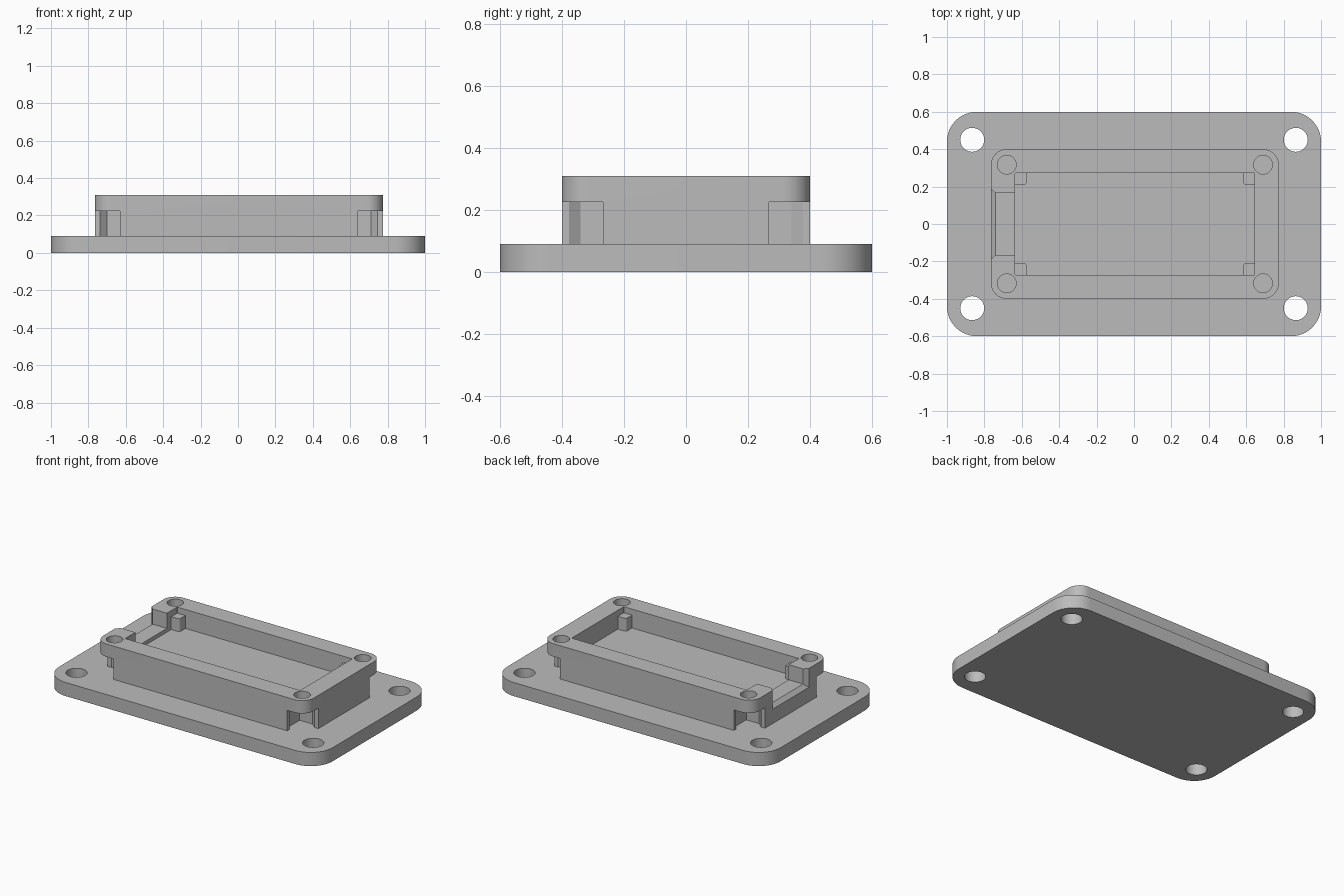
import bpy, bmesh, math

cube = bpy.data.objects.get("Cube")
if cube:
    bpy.data.objects.remove(cube, do_unlink=True)

grey = bpy.data.materials.new("plain grey")
grey.use_nodes = True
grey.diffuse_color = (0.5, 0.5, 0.5, 1)
grey.node_tree.nodes["Principled BSDF"].inputs["Base Color"].default_value = (0.5, 0.5, 0.5, 1)


def loft(name, sections):
    """Closed solid through matching rings of points."""
    bm = bmesh.new()
    rings = [[bm.verts.new(p) for p in s] for s in sections]
    n = len(rings[0])
    for a, b in zip(rings, rings[1:]):
        for i in range(n):
            j = (i + 1) % n
            bm.faces.new((a[i], a[j], b[j], b[i]))
    bm.faces.new(rings[0])
    bm.faces.new(rings[-1])
    bmesh.ops.recalc_face_normals(bm, faces=bm.faces)
    mesh = bpy.data.meshes.new(name)
    bm.to_mesh(mesh)
    bm.free()
    mesh.materials.append(grey)
    ob = bpy.data.objects.new(name, mesh)
    bpy.context.collection.objects.link(ob)
    return ob


def prism(name, outline, z0, z1):
    return loft(name, [[(x, y, z) for x, y in outline] for z in (z0, z1)])


def rounded_rect(cx, cy, hx, hy, r, steps=12):
    pts = []
    for k, (sx, sy) in enumerate(((1, 1), (-1, 1), (-1, -1), (1, -1))):
        for i in range(steps + 1):
            a = math.pi / 2 * (k + i / steps)
            pts.append((cx + sx * (hx - r) + r * math.cos(a),
                        cy + sy * (hy - r) + r * math.sin(a)))
    return pts


def circle(cx, cy, r, n=48):
    return [(cx + r * math.cos(math.tau * i / n), cy + r * math.sin(math.tau * i / n))
            for i in range(n)]


def combine(ob, tool, op="DIFFERENCE"):
    mod = ob.modifiers.new("shape", 'BOOLEAN')
    mod.operation = op
    mod.solver = 'EXACT'
    mod.object = tool
    bpy.context.view_layer.objects.active = ob
    bpy.ops.object.modifier_apply(modifier=mod.name)
    bpy.data.objects.remove(tool, do_unlink=True)


corners = [(sx, sy) for sx in (1, -1) for sy in (1, -1)]
MID = 0.005            # housing sits slightly off centre
TOP, PLATE, FLOOR = 0.31, 0.09, 0.185

# Mounting plate with four bolt holes
plate = prism("mounting_plate_and_housing", rounded_rect(0, 0, 1, 0.6, 0.16), 0, PLATE)
for sx, sy in corners:
    combine(plate, prism("bolt_hole", circle(sx * 0.865, sy * 0.45, 0.064), -0.1, 0.2))

# Open tray housing
housing = prism("housing", rounded_rect(MID, 0, 0.77, 0.4, 0.085), 0.05, TOP)
combine(housing, prism("cavity", rounded_rect(MID, 0, 0.64, 0.272, 0.002, 1), FLOOR, 0.5))

# Inner corner posts, then outer nut pockets and screw holes
for sx, sy in corners:
    post = rounded_rect(MID + sx * 0.62, sy * 0.25, 0.04, 0.04, 0.012, 4)
    combine(housing, prism("post", post, 0.15, 0.27), "UNION")
pocket = [(0.9, 0.268), (0.742, 0.268), (0.705, 0.235), (0.61, 0.235),
          (0.61, 0.34), (0.635, 0.377), (0.635, 0.5), (0.9, 0.5)]
for sx, sy in corners:
    outline = [(MID + sx * x, sy * y) for x, y in pocket]
    combine(housing, prism("nut_pocket", outline, PLATE, 0.225))
    combine(housing, prism("screw_hole", circle(MID + sx * 0.685, sy * 0.317, 0.05), 0.2, 0.5))

# Flared cable slot in the right end wall
slot = [[(x, -w, z), (x, w, z), (x, w, 0.5), (x, -w, 0.5)]
        for x, w, z in ((-0.6, 0.165, 0.21), (-0.74, 0.165, 0.21), (-0.79, 0.215, 0.16))]
combine(housing, loft("cable_slot", slot))

combine(plate, housing, "UNION")
bpy.ops.object.select_all(action='DESELECT')
plate.select_set(True)
bpy.context.view_layer.objects.active = plate
bpy.ops.object.shade_smooth_by_angle(angle=math.radians(30))
